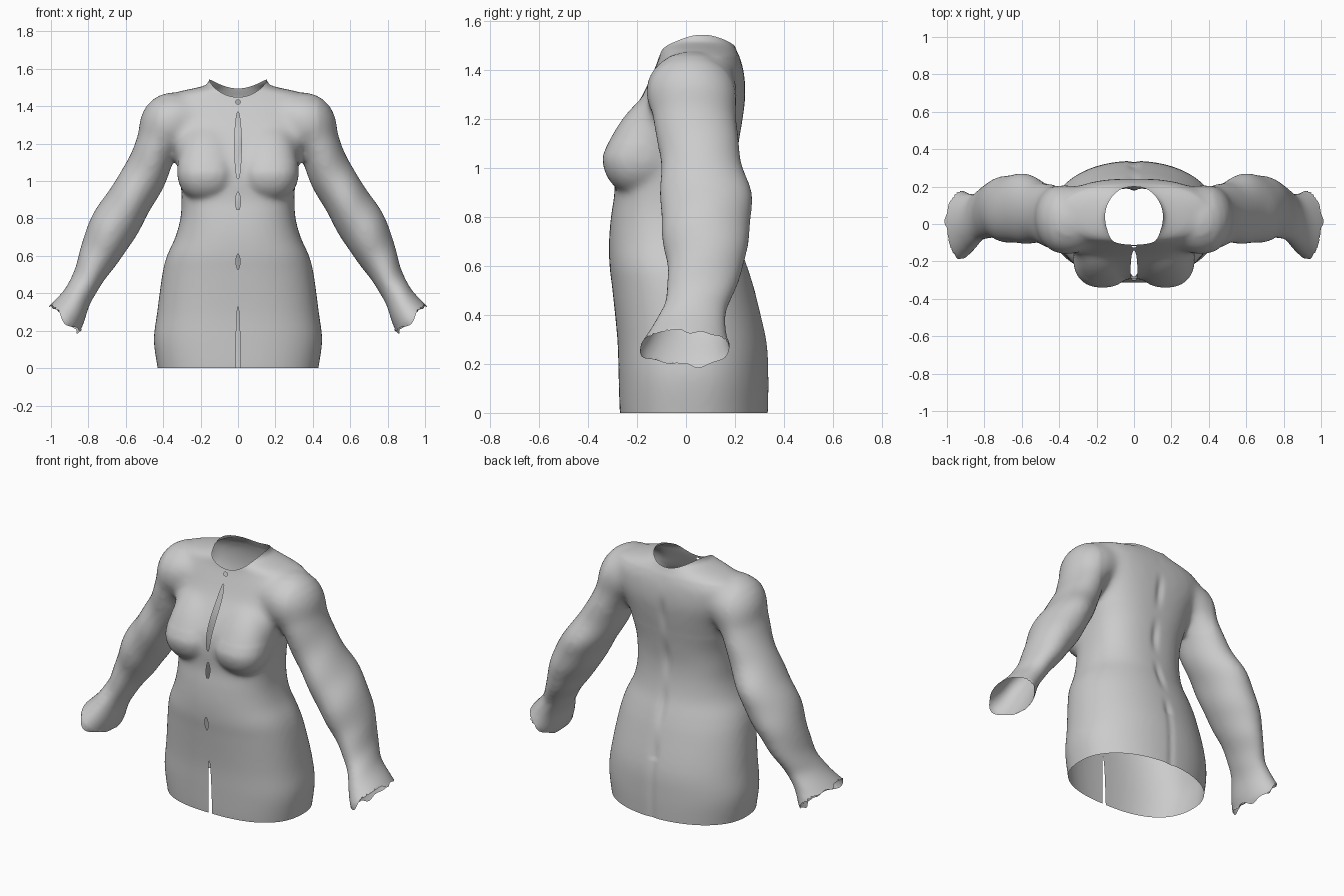
import bpy, bmesh, math
from mathutils import Vector

if "Cube" in bpy.data.objects:
    bpy.data.objects.remove(bpy.data.objects["Cube"])

fabric = bpy.data.materials.new("grey fabric")
fabric.diffuse_color = (0.6, 0.6, 0.6, 1)
fabric.use_nodes = True
fabric.node_tree.nodes["Principled BSDF"].inputs["Base Color"].default_value = fabric.diffuse_color


def loft(bm, rings):
    """Closed tube through rings of points, capped at both ends."""
    rows = [[bm.verts.new(p) for p in ring] for ring in rings]
    n = len(rows[0])
    for a, b in zip(rows, rows[1:]):
        for i in range(n):
            j = (i + 1) % n
            bm.faces.new((a[i], a[j], b[j], b[i]))
    bm.faces.new(rows[0][::-1])
    bm.faces.new(rows[-1])


def refine(rows, steps=5):
    """Catmull-Rom interpolation between section rows."""
    out = []
    for i in range(len(rows) - 1):
        quad = [rows[max(0, min(len(rows) - 1, i + k))] for k in (-1, 0, 1, 2)]
        for s in range(steps):
            t = s / steps
            out.append([0.5 * (2 * b + (c - a) * t + (2 * a - 5 * b + 4 * c - d) * t * t
                               + (3 * b - a - 3 * c + d) * t ** 3)
                        for a, b, c, d in zip(*quad)])
    return out + [list(rows[-1])]


def power(v, e):
    return math.copysign(abs(v) ** e, v)


bm = bmesh.new()

# Body: height, half width, front y, back y, front squareness, back squareness
body = [(-.08, .415, -.26, .33, 2.5, 2.1), (.0, .43, -.27, .335, 2.5, 2.1),
        (.15, .45, -.275, .337, 2.5, 2.1), (.3, .432, -.28, .328, 2.5, 2.1),
        (.5, .405, -.30, .28, 2.4, 2.1), (.6, .38, -.312, .25, 2.4, 2.1),
        (.7, .335, -.314, .215, 2.4, 2.2), (.8, .308, -.306, .195, 2.5, 2.4),
        (.9, .302, -.292, .19, 2.7, 2.5), (1.0, .308, -.295, .20, 3.3, 2.5),
        (1.1, .328, -.285, .215, 3.5, 2.6), (1.2, .345, -.238, .232, 3.3, 2.7),
        (1.3, .375, -.175, .243, 3, 2.8), (1.4, .405, -.13, .235, 2.7, 2.7),
        (1.45, .395, -.11, .22, 2.4, 2.4), (1.48, .31, -.105, .205, 2.2, 2.2),
        (1.51, .18, -.10, .195, 2, 2), (1.54, .155, -.10, .187, 2, 2), (1.64, .148, -.10, .187, 2, 2)]
rings = []
for z, w, f, b, nf, nb in refine(body, 4):
    ring = []
    for k in range(64):
        c, s = math.cos(math.tau * k / 64), math.sin(math.tau * k / 64)
        e = 2 / (nb if s > 0 else nf)
        ring.append((w * power(c, e), (f + b) / 2 + (b - f) / 2 * power(s, e), z))
    rings.append(ring)
loft(bm, rings)

# Sleeve: centre x, centre z, radius across, centre y, half depth
sleeve = [(.24, 1.345, .12, .03, .165), (.36, 1.31, .16, .022, .187), (.43, 1.19, .118, .037, .17),
          (.50, 1.03, .118, .06, .165), (.59, .88, .123, .082, .187), (.68, .73, .128, .08, .178),
          (.75, .59, .103, .078, .155), (.81, .47, .08, .052, .135), (.86, .38, .08, .02, .14),
          (.925, .27, .105, -.005, .185), (.98, .19, .125, -.005, .2)]
rows = refine(sleeve, 6)
for side in (-1, 1):
    rings = []
    for i, (x, z, r, yc, ry) in enumerate(rows):
        p, q = rows[max(0, i - 2)], rows[min(len(rows) - 1, i + 2)]
        t = Vector((q[0] - p[0], 0, q[1] - p[1])).normalized()
        u = Vector((-t.z, 0, t.x))
        ring = []
        for k in range(40):
            a = math.tau * k / 40
            fold = 1 + .015 * math.sin(i * .75 + 2 * a) * min(1, i / 15)
            v = Vector((x, yc, z)) + u * (r * fold * math.cos(a))
            ring.append((side * v.x, v.y + ry * fold * math.sin(a), v.z))
        rings.append(ring)
    loft(bm, rings)
    # Bust: round below, drawn out into the upper chest above
    for v in bmesh.ops.create_uvsphere(bm, u_segments=40, v_segments=28, radius=1)['verts']:
        x, y, z = v.co
        up = max(0, z)
        v.co = (side * .168 + .157 * power(x, .85), -.185 + .157 * power(y, .85) + .10 * up,
                1.045 + z * (.27 if z > 0 else .157))
bmesh.ops.recalc_face_normals(bm, faces=bm.faces[:])

# Fuse the parts into one soft skin
mesh = bpy.data.meshes.new("garment")
bm.to_mesh(mesh)
bm.free()
garment = bpy.data.objects.new("garment", mesh)
bpy.context.collection.objects.link(garment)
remesh = garment.modifiers.new("fuse", 'REMESH')
remesh.mode = 'VOXEL'
remesh.voxel_size = .014
soften = garment.modifiers.new("soften", 'SMOOTH')
soften.factor = .5
soften.iterations = 9
skin = bpy.data.meshes.new_from_object(
    garment.evaluated_get(bpy.context.evaluated_depsgraph_get()))
garment.modifiers.clear()
garment.data = skin

bm = bmesh.new()
bm.from_mesh(skin)

# Extra softening where sleeves and bust meet the chest
for _ in range(14):
    bmesh.ops.smooth_vert(bm, verts=[v for v in bm.verts if 1.1 < v.co.z < 1.45 and abs(v.co.x) < .42],
                          factor=.5, use_axis_x=True, use_axis_y=True, use_axis_z=True)


def cut(co, no, keep=lambda c: True, clear=True):
    faces = [f for f in bm.faces if keep(f.calc_center_median())]
    geom = set(faces)
    for f in faces:
        geom.update(f.verts)
        geom.update(f.edges)
    bmesh.ops.bisect_plane(bm, geom=list(geom), dist=1e-5, plane_co=co, plane_no=no,
                           clear_outer=clear)


def drop(test):
    bmesh.ops.delete(bm, geom=[f for f in bm.faces if test(f.calc_center_median())],
                     context='FACES')


# Spine dents and back seam
for v in bm.verts:
    x, y, z = v.co
    if y > .1 and abs(x) < .12 and z < 1.45:
        depth = .006 + .006 * math.sin(z * 22) if z > .35 else .006
        v.co.y -= depth * min(1, (1.45 - z) / .15) * math.exp(-(x / .022) ** 2)

# Open hem and ragged open cuffs
cut((0, 0, 0), (0, 0, -1), lambda c: abs(c.x) < .6 and c.z < .1)
for side in (-1, 1):
    axis = Vector((side * .68, 0, -.73))
    cut((side * .92, 0, .262), axis, lambda c: c.x * side > .75)
    for v in bm.verts:
        if v.is_boundary and v.co.x * side > .7:
            a = math.atan2(v.co.y, (v.co.z - .27) * 1.6)
            v.co += axis * (.014 * math.sin(3 * a + .5) + .009 * math.sin(7 * a + 1))


# Neck opening with a dipped front: flatten the rim curve, cut, restore
def rim(p):
    return 1.45 + .15 * (p.y + .1) + 2.9 * p.x ** 2


for v in bm.verts:
    v.co.z -= rim(v.co)
cut((0, 0, 0), (0, 0, 1), lambda c: abs(c.x) < .24 and c.z > -.1)
for v in bm.verts:
    v.co.z += rim(v.co)

# Front gaps: bottom, top, half width
HALF = .018
for side in (-1, 1):
    cut((side * HALF, 0, 0), (1, 0, 0), lambda c: abs(c.x) < .06 and c.y < 0, False)
gaps = [(-.3, .33, .012), (.53, .61, .011), (.84, .94, .013), (1.01, 1.37, .018), (1.41, 1.435, .014)]
for lo, hi, w in gaps:
    drop(lambda c: abs(c.x) < HALF and c.y < 0 and lo < c.z < hi)
    for v in bm.verts:
        if v.is_boundary and abs(v.co.x) < HALF + .001 and v.co.y < 0 and lo - .02 < v.co.z < hi + .01:
            t = max(0, min(1, (v.co.z - lo) / (hi - lo)))
            v.co.x *= w / HALF * max(0, math.sin(math.pi * t)) ** .5

bmesh.ops.delete(bm, geom=[v for v in bm.verts if not v.link_faces], context='VERTS')
bm.to_mesh(skin)
bm.free()
skin.materials.clear()
skin.materials.append(fabric)
bpy.context.view_layer.objects.active = garment
garment.select_set(True)
bpy.ops.object.shade_smooth_by_angle(angle=math.radians(50))
